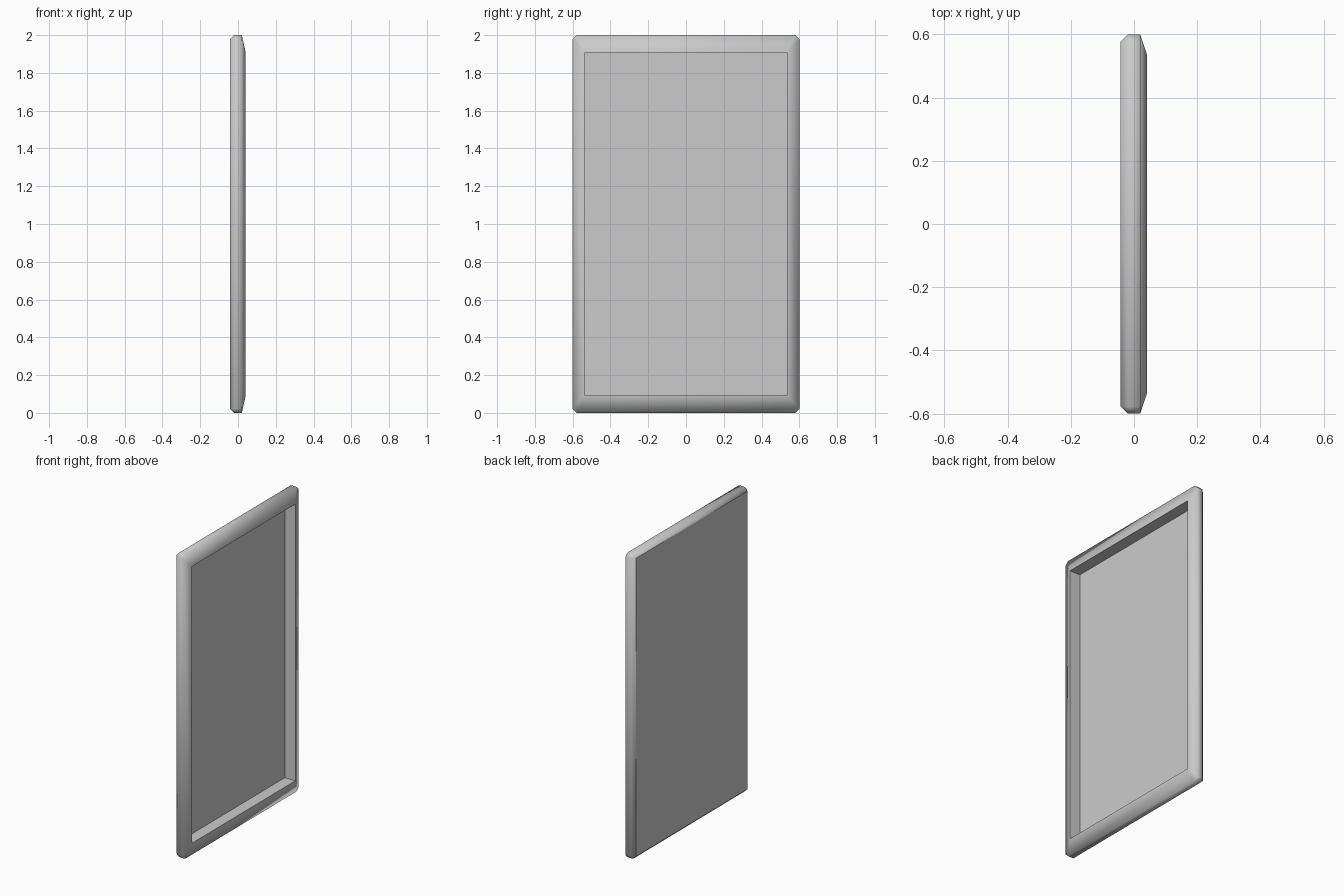
import bpy
import bmesh
import math

if "Cube" in bpy.data.objects:
    bpy.data.objects.remove(bpy.data.objects["Cube"])


def ring(bm, x, half_y, half_z, cut):
    """Rectangle in the YZ plane with clipped corners (eight points)."""
    points = []
    for sy, sz in ((1, 1), (-1, 1), (-1, -1), (1, -1)):
        pair = [(half_y - cut, half_z), (half_y, half_z - cut)]
        if sy == sz:
            pair.reverse()
        points += [bm.verts.new((x, sy * y, 1 + sz * z)) for y, z in pair]
    return points


# Cross-section from back to recess: x, half width, half height, corner cut
profile = [
    (-0.042, 0.578, 0.978, 0),
    (-0.020, 0.600, 1.000, 0.022),
    (0.020, 0.600, 1.000, 0.022),
    (0.041, 0.536, 0.908, 0),
    (-0.035, 0.536, 0.908, 0),
]

# Frame with sloped face, and the thin recessed panel closing its back
bm = bmesh.new()
rings = [ring(bm, *row) for row in profile]
for a, b in zip(rings, rings[1:]):
    for i in range(8):
        j = (i + 1) % 8
        bm.faces.new((a[i], a[j], b[j], b[i]))
bm.faces.new(rings[0])
bm.faces.new(rings[-1])
bmesh.ops.remove_doubles(bm, verts=bm.verts, dist=0.0001)
bmesh.ops.recalc_face_normals(bm, faces=bm.faces)

# Rounded outer edge is smooth, back and recess borders stay crisp
for face in bm.faces:
    face.smooth = True
for edge in bm.edges:
    on_back = all(v.co.x < -0.04 for v in edge.verts)
    edge.smooth = not on_back and edge.calc_face_angle(0) < math.radians(80)

mesh = bpy.data.meshes.new("framed_panel")
bm.to_mesh(mesh)
bm.free()
panel = bpy.data.objects.new("framed_panel", mesh)
bpy.context.collection.objects.link(panel)
